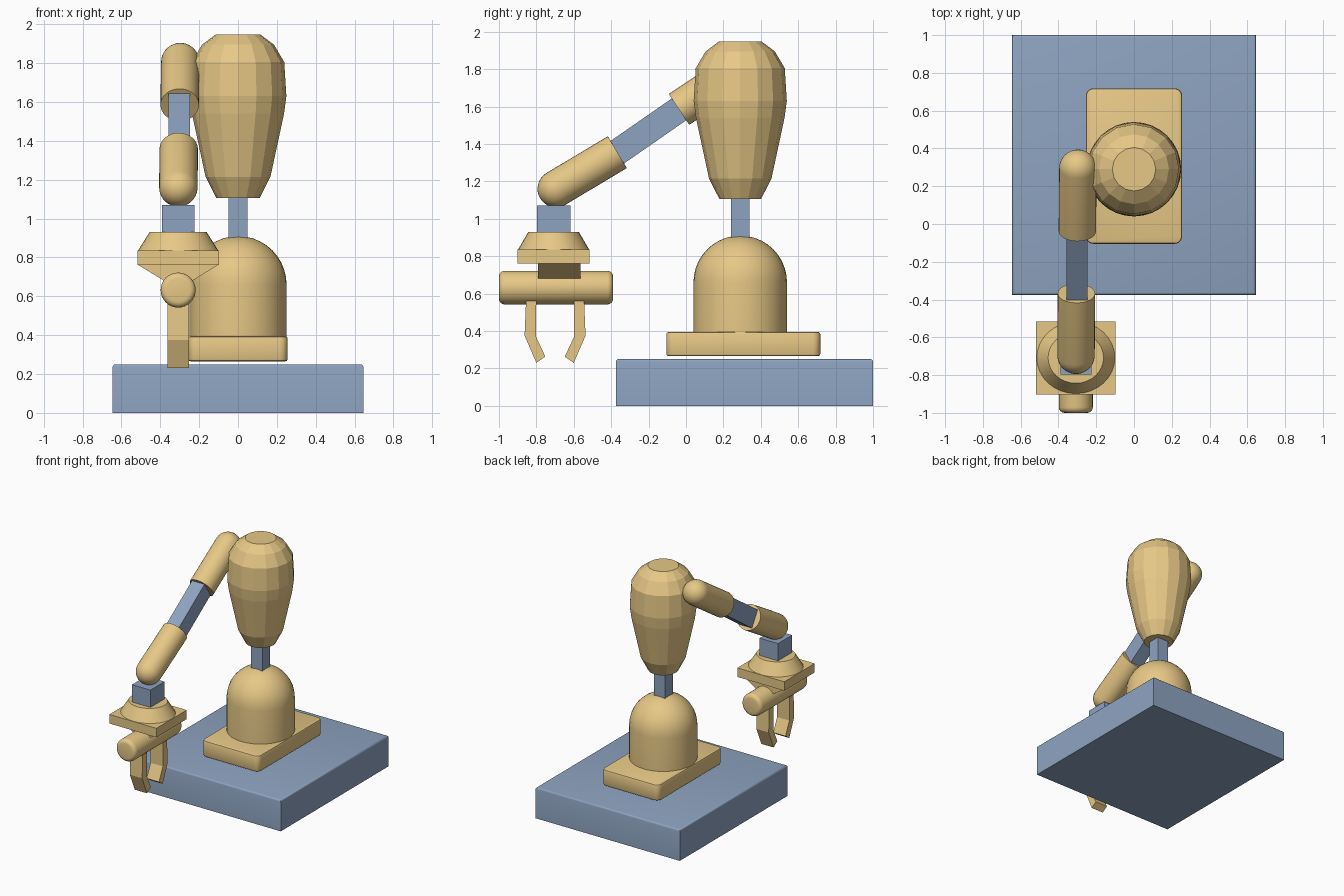
import bpy, bmesh, math
from mathutils import Matrix, Vector

if "Cube" in bpy.data.objects:
    bpy.data.objects.remove(bpy.data.objects["Cube"])


def material(name, rgb):
    m = bpy.data.materials.new(name)
    m.diffuse_color = (*rgb, 1)
    m.use_nodes = True
    m.node_tree.nodes["Principled BSDF"].inputs["Base Color"].default_value = m.diffuse_color
    return m


TAN = material("tan", (0.80, 0.58, 0.24))
BLUE = material("blue", (0.27, 0.37, 0.53))


def finish(name, bm, mat, smooth=None):
    bmesh.ops.recalc_face_normals(bm, faces=bm.faces)
    me = bpy.data.meshes.new(name)
    bm.to_mesh(me)
    bm.free()
    ob = bpy.data.objects.new(name, me)
    bpy.context.collection.objects.link(ob)
    me.materials.append(mat)
    if smooth:
        bpy.ops.object.select_all(action='DESELECT')
        ob.select_set(True)
        bpy.context.view_layer.objects.active = ob
        bpy.ops.object.shade_smooth_by_angle(angle=math.radians(smooth))
    return ob


def box_bm(lo, hi, rot=None):
    lo, hi = Vector(lo), Vector(hi)
    bm = bmesh.new()
    bmesh.ops.create_cube(bm, size=1)
    m = Matrix.Translation((lo + hi) / 2) @ Matrix.Diagonal((*(hi - lo), 1))
    bmesh.ops.transform(bm, matrix=m, verts=bm.verts)
    return bm


def lathe(name, profile, mat, matrix, sides, smooth=None):
    """Spin (radius, height) points round z; radius 0 makes a pole."""
    bm = bmesh.new()
    rings = []
    for r, z in profile:
        n = 1 if r < 1e-5 else sides
        rings.append([bm.verts.new((r * math.cos(2 * math.pi * i / sides),
                                    r * math.sin(2 * math.pi * i / sides), z)) for i in range(n)])
    for a, b in zip(rings, rings[1:]):
        for i in range(sides):
            j = (i + 1) % sides
            if len(b) == 1:
                bm.faces.new((a[i], a[j], b[0]))
            else:
                bm.faces.new((a[i], a[j], b[j], b[i]))
    for ring in (rings[0], rings[-1]):
        if len(ring) > 1:
            bm.faces.new(ring)
    bmesh.ops.transform(bm, matrix=matrix, verts=bm.verts)
    return finish(name, bm, mat, smooth)


def prism(name, pts, lo, hi, axis, mat):
    """Extrude a 2D outline along x (points are y,z) or y (points are x,z)."""
    bm = bmesh.new()
    def at(p, d):
        return (d, p[0], p[1]) if axis == 'x' else (p[0], d, p[1])
    a = [bm.verts.new(at(p, lo)) for p in pts]
    b = [bm.verts.new(at(p, hi)) for p in pts]
    bm.faces.new(a)
    bm.faces.new(b)
    for i in range(len(pts)):
        j = (i + 1) % len(pts)
        bm.faces.new((a[i], a[j], b[j], b[i]))
    return finish(name, bm, mat)


def half_round(r, straight, height, steps=8):
    """Straight wall closed by a rounded top."""
    return [(r, 0)] + [(r * math.cos(t), straight + height * math.sin(t))
                       for t in (math.pi / 2 * i / steps for i in range(steps + 1))]


# base slab with softened top edge
bm = box_bm((-0.645, -0.375, 0), (0.645, 1.0, 0.25))
top = [e for e in bm.edges if all(v.co.z > 0.2 for v in e.verts)]
bmesh.ops.bevel(bm, geom=top, offset=0.014, segments=3, profile=0.5, affect='EDGES')
finish("base_slab", bm, BLUE, 40)

# plinth with rounded corners
bm = box_bm((-0.255, -0.105, 0.265), (0.255, 0.718, 0.395))
upright = [e for e in bm.edges if abs(e.verts[0].co.z - e.verts[1].co.z) > 0.1]
bmesh.ops.bevel(bm, geom=upright, offset=0.04, segments=5, profile=0.5, affect='EDGES')
rims = [e for e in bm.edges if abs(e.verts[0].co.z - e.verts[1].co.z) < 0.01]
bmesh.ops.bevel(bm, geom=rims, offset=0.012, segments=2, profile=0.5, affect='EDGES')
finish("plinth", bm, TAN, 40)

# dome, neck and faceted body
lathe("dome", half_round(0.25, 0.27, 0.25, 10), TAN,
      Matrix.Translation((0, 0.29, 0.39)), 32, 30)
finish("neck", box_bm((-0.05, 0.24, 0.85), (0.05, 0.34, 1.15)), BLUE)
body = [(0.112, 1.107), (0.167, 1.215), (0.237, 1.54), (0.249, 1.63),
        (0.238, 1.805), (0.185, 1.895), (0.115, 1.947)]
lathe("body", body, TAN, Matrix.Translation((0, 0.29, 0)), 16)

# arm: two capsules facing each other, joined by a square rod
shoulder, shoulder_end = Vector((-0.297, 0.295, 1.805)), Vector((-0.30, -0.037, 1.585))
elbow, elbow_end = Vector((-0.307, -0.695, 1.16)), Vector((-0.305, -0.367, 1.356))
for name, tip, end in (("upper_arm", shoulder, shoulder_end), ("forearm", elbow, elbow_end)):
    d = tip - end
    m = Matrix.Translation(end) @ d.to_track_quat('Z', 'Y').to_matrix().to_4x4()
    lathe(name, half_round(0.099, d.length, 0.099), TAN, m, 32, 30)

d = shoulder_end - elbow_end
bm = box_bm((-0.056, -0.07, -d.length / 2 - 0.05), (0.056, 0.07, d.length / 2 + 0.05))
tilt = Matrix.Rotation(-math.atan2(d.y, d.z), 4, 'X')
bmesh.ops.transform(bm, verts=bm.verts,
                    matrix=Matrix.Translation((shoulder_end + elbow_end) / 2) @ tilt)
finish("arm_rod", bm, BLUE)

# wrist block, oval collar and square plate
finish("wrist_block", box_bm((-0.39, -0.797, 0.90), (-0.225, -0.618, 1.07)), BLUE)
lathe("wrist_collar", [(1, 0.83), (0.70, 0.93)], TAN,
      Matrix.Translation((-0.308, -0.708, 0)) @ Matrix.Diagonal((0.21, 0.193, 1, 1)), 32, 30)
finish("wrist_plate", box_bm((-0.518, -0.902, 0.762), (-0.098, -0.515, 0.835)), TAN)

# wedge under the plate
prism("hand_wedge", [(-0.518, 0.764), (-0.098, 0.764), (-0.235, 0.68), (-0.381, 0.68)],
      -0.79, -0.565, 'y', TAN)

# gripper barrel with rounded rims
c, r, half = 0.03, 0.09, 0.305
arc = [(r - c + c * math.cos(t), half - c + c * math.sin(t))
       for t in (math.pi / 2 * i / 4 for i in range(5))]
lathe("gripper_barrel", [(x, -z) for x, z in reversed(arc)] + arc, TAN,
      Matrix.Translation((-0.308, -0.695, 0.632)) @ Matrix.Rotation(math.pi / 2, 4, 'X'), 32, 35)

# two bent fingers, mirrored
finger = [(0.100, 0.62), (0.153, 0.62), (0.163, 0.375), (0.100, 0.23), (0.052, 0.263), (0.102, 0.37)]
for name, s in (("front_finger", -1), ("back_finger", 1)):
    prism(name, [(-0.70 + s * y, z) for y, z in finger], -0.363, -0.253, 'x', TAN)
